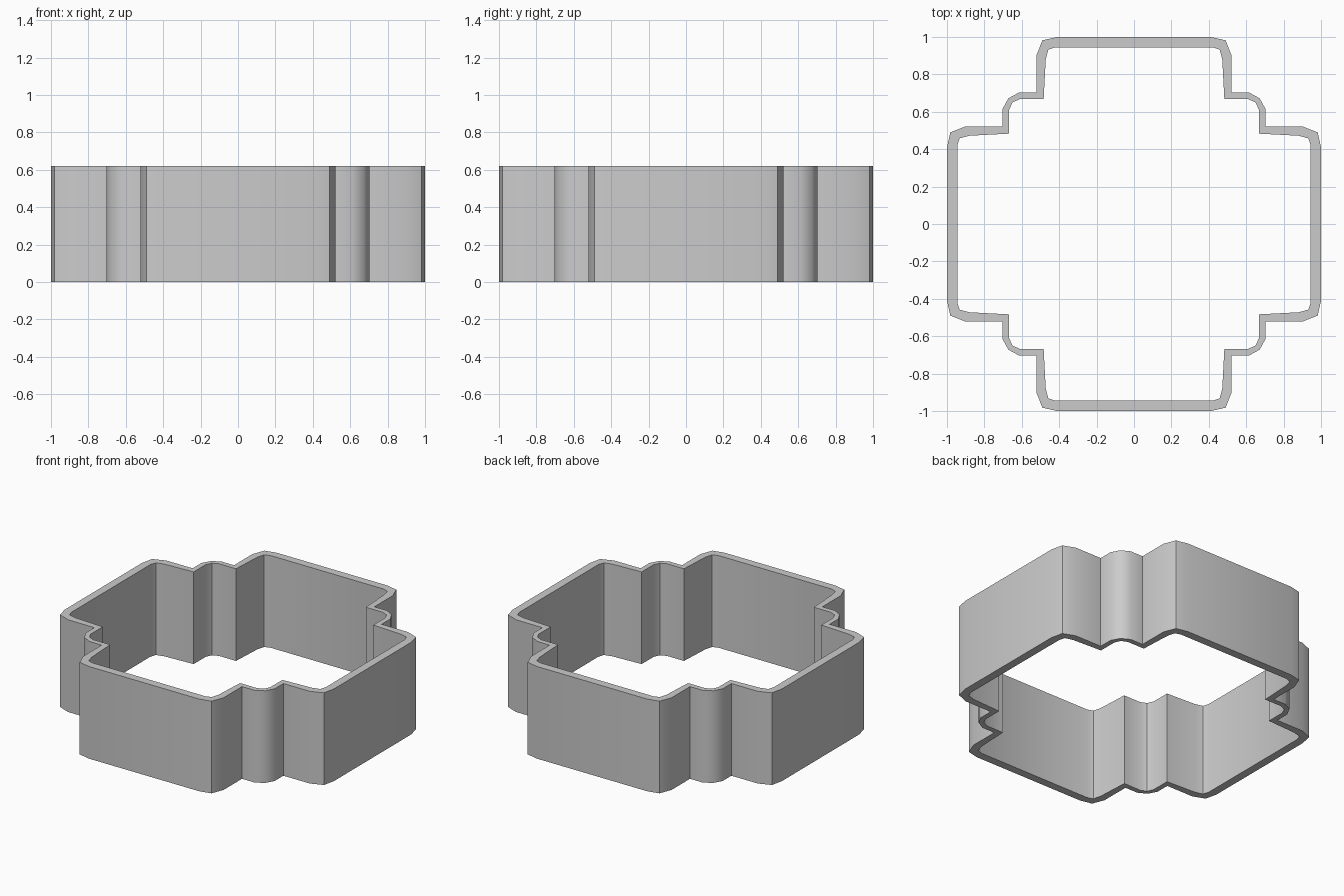
import bpy, bmesh, math

if "Cube" in bpy.data.objects:
    bpy.data.objects.remove(bpy.data.objects["Cube"])

HEIGHT = 0.62

# Half of one quarter of the wall outline, up to the diagonal
OUTER_HALF = [(1.0, 0.41), (0.982, 0.49), (0.9, 0.522), (0.703, 0.522), (0.703, 0.615)]
OUTER_MID = (0.672, 0.672)
INNER_HALF = [(0.945, 0.42), (0.932, 0.458), (0.88, 0.472), (0.668, 0.483), (0.668, 0.61)]
INNER_MID = (0.65, 0.65)


def outline(half, mid):
    """Mirror the half quarter over the diagonal, then turn it four times."""
    quarter = half + [mid] + [(y, x) for x, y in reversed(half)]
    points = []
    for _ in range(4):
        points += quarter
        quarter = [(-y, x) for x, y in quarter]
    return points


# Cutter wall: four vertex rings joined by quads
bm = bmesh.new()
outer, inner = outline(OUTER_HALF, OUTER_MID), outline(INNER_HALF, INNER_MID)
rings = [[bm.verts.new((x, y, z)) for x, y in pts]
         for pts, z in ((outer, 0), (outer, HEIGHT), (inner, HEIGHT), (inner, 0))]
n = len(outer)
for a, b in zip(rings, rings[1:] + rings[:1]):
    for i in range(n):
        j = (i + 1) % n
        bm.faces.new((a[i], a[j], b[j], b[i]))
bmesh.ops.recalc_face_normals(bm, faces=bm.faces)

mesh = bpy.data.meshes.new("stepped_ring_wall")
bm.to_mesh(mesh)
bm.free()
wall = bpy.data.objects.new("stepped_ring_wall", mesh)
bpy.context.collection.objects.link(wall)

# Smooth rounded corners, crisp steps and rims
bpy.context.view_layer.objects.active = wall
wall.select_set(True)
bpy.ops.object.shade_smooth_by_angle(angle=math.radians(35))
